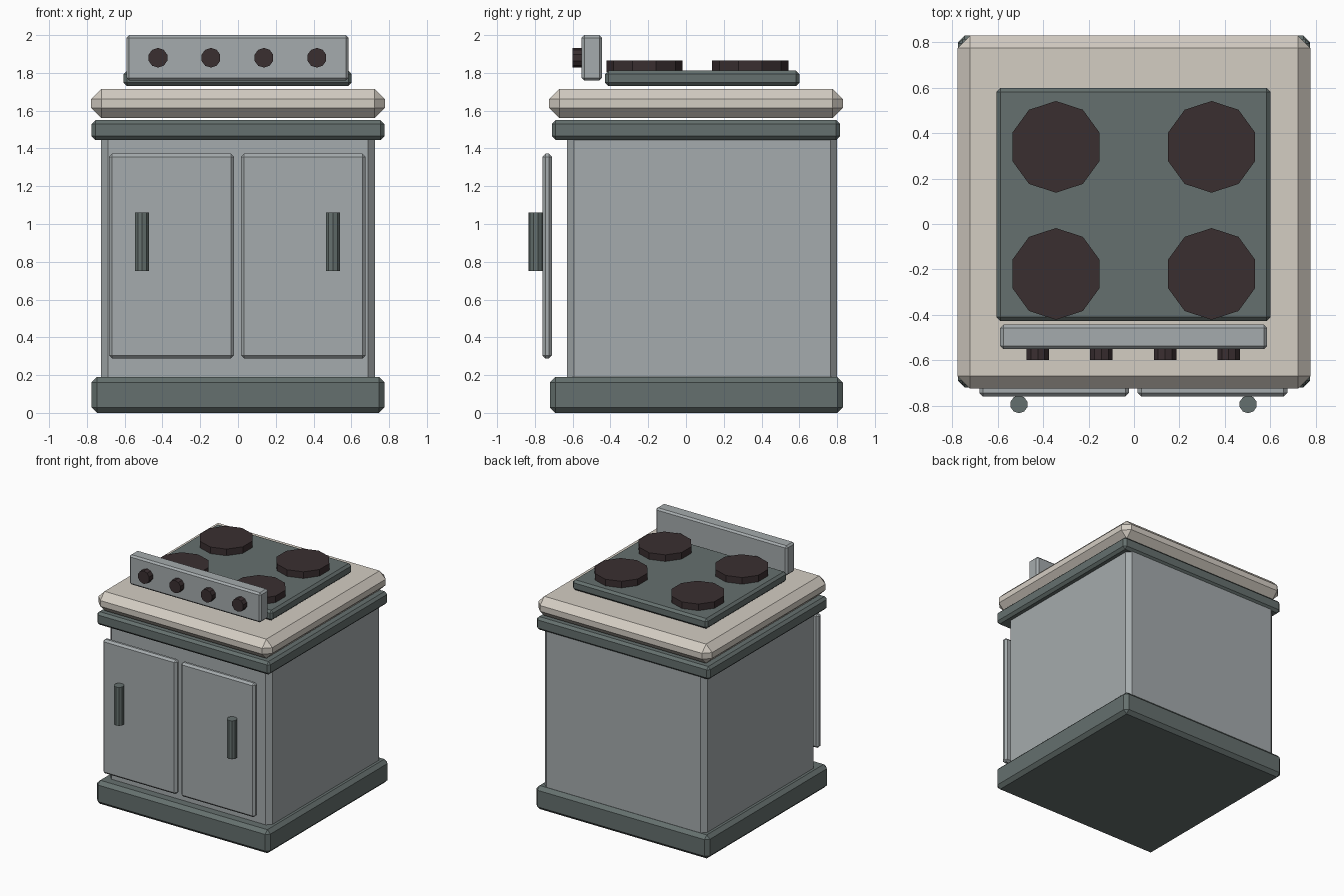
import bpy, bmesh, math
from mathutils import Matrix, Vector

if "Cube" in bpy.data.objects:
    bpy.data.objects.remove(bpy.data.objects["Cube"])


def material(name, rgb):
    m = bpy.data.materials.new(name)
    m.diffuse_color = (*rgb, 1)
    m.use_nodes = True
    m.node_tree.nodes["Principled BSDF"].inputs["Base Color"].default_value = m.diffuse_color
    return m


STEEL = material("light_grey", (0.376, 0.407, 0.418))
TRIM = material("dark_green_grey", (0.130, 0.162, 0.156))
STONE = material("warm_beige", (0.658, 0.610, 0.545))
BLACK = material("brown_black", (0.042, 0.028, 0.030))


def finish(name, bm, mat):
    bmesh.ops.recalc_face_normals(bm, faces=bm.faces)
    me = bpy.data.meshes.new(name)
    bm.to_mesh(me)
    bm.free()
    me.materials.append(mat)
    ob = bpy.data.objects.new(name, me)
    bpy.context.collection.objects.link(ob)
    return ob


def box(name, lo, hi, bevel, mat):
    """Box between two corners with a one-step chamfer on every edge."""
    lo, hi = Vector(lo), Vector(hi)
    bm = bmesh.new()
    bmesh.ops.create_cube(bm, size=1)
    bmesh.ops.scale(bm, vec=hi - lo, verts=bm.verts)
    bmesh.ops.translate(bm, vec=(lo + hi) / 2, verts=bm.verts)
    bmesh.ops.bevel(bm, geom=bm.edges[:], offset=bevel, segments=1,
                    profile=0.5, affect='EDGES')
    return finish(name, bm, mat)


def disc(name, center, radius, depth, mat, facing_front=False):
    """Ten-sided prism, upright or pointing to the front."""
    bm = bmesh.new()
    bmesh.ops.create_cone(bm, cap_ends=True, segments=10, radius1=radius,
                          radius2=radius, depth=depth)
    # put a corner on the y axis
    v = max(bm.verts, key=lambda p: p.co.y)
    turn = math.pi / 2 - math.atan2(v.co.y, v.co.x)
    bmesh.ops.rotate(bm, verts=bm.verts, matrix=Matrix.Rotation(turn, 3, 'Z'))
    if facing_front:
        bmesh.ops.rotate(bm, verts=bm.verts,
                         matrix=Matrix.Rotation(math.pi / 2, 3, 'X'))
    bmesh.ops.translate(bm, vec=center, verts=bm.verts)
    return finish(name, bm, mat)


# Cabinet: plinth, body, trim band and worktop
box("plinth", (-0.775, -0.72, 0), (0.775, 0.83, 0.19), 0.028, TRIM)
box("cabinet_body", (-0.725, -0.63, 0.13), (0.725, 0.80, 1.50), 0.036, STEEL)
box("trim_band", (-0.775, -0.71, 1.445), (0.775, 0.815, 1.55), 0.02, TRIM)
box("worktop", (-0.777, -0.725, 1.56), (0.777, 0.83, 1.715), 0.054, STONE)

# Doors and their upright handles
for side, x0, x1, hx in (("left", -0.682, -0.022, -0.507),
                         ("right", 0.016, 0.676, 0.503)):
    box(side + "_door", (x0, -0.76, 0.288), (x1, -0.71, 1.372), 0.016, STEEL)
    disc(side + "_handle", (hx, -0.795, 0.906), 0.039, 0.31, TRIM)

# Cooktop plate with four burners
box("cooktop", (-0.606, -0.428, 1.73), (0.602, 0.60, 1.812), 0.018, TRIM)
for i, (x, y) in enumerate([(x, y) for x in (-0.344, 0.342)
                            for y in (-0.22, 0.34)]):
    disc(f"burner_{i + 1}", (x, y, 1.835), 0.202, 0.06, BLACK)

# Control panel with four knobs
box("control_panel", (-0.59, -0.552, 1.76), (0.586, -0.444, 2.0), 0.014, STEEL)
for i in range(4):
    disc(f"knob_{i + 1}", (-0.424 + i * 0.2805, -0.573, 1.88), 0.052, 0.054,
         BLACK, True)
